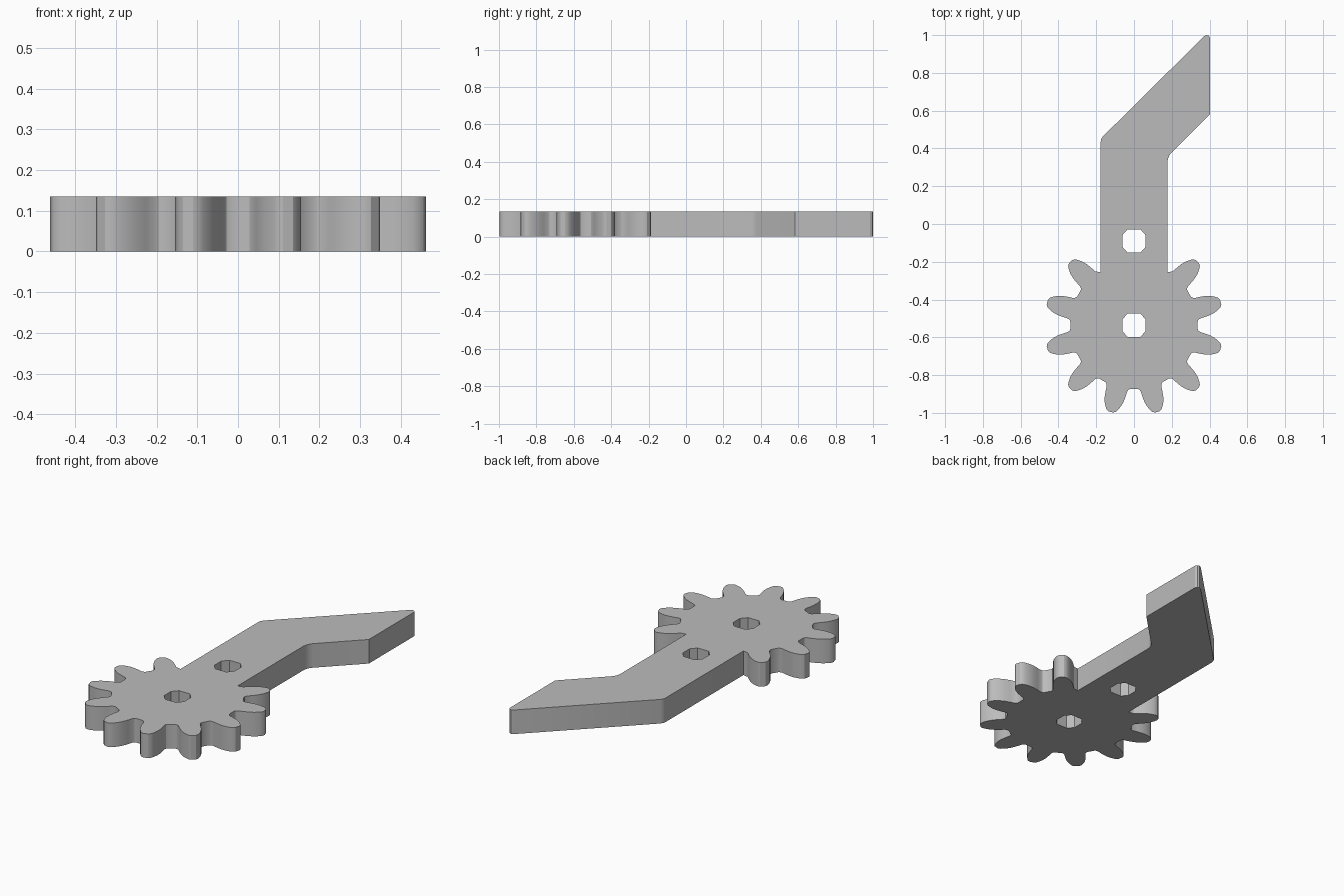
import bpy
import bmesh
from math import sin, cos, radians

THICK = 0.135
GEAR_Y = -0.536

if "Cube" in bpy.data.objects:
    bpy.data.objects.remove(bpy.data.objects["Cube"], do_unlink=True)

grey = bpy.data.materials.new("plain grey")
grey.use_nodes = True
colour = (0.5, 0.5, 0.5, 1)
grey.diffuse_color = colour
grey.node_tree.nodes["Principled BSDF"].inputs["Base Color"].default_value = colour

# Half of one gear tooth: radius from the gear centre, half width
FLANK = [(0.330, 0.069), (0.336, 0.061), (0.348, 0.056), (0.375, 0.055),
         (0.405, 0.052), (0.432, 0.045), (0.455, 0.034), (0.468, 0.025),
         (0.475, 0.013)]


def tooth(angle):
    """Outline of one tooth, running clockwise around the gear."""
    a = radians(angle)
    side = [(r, w) for r, w in FLANK] + [(r, -w) for r, w in reversed(FLANK)]
    return [(r * cos(a) - w * sin(a), GEAR_Y + r * sin(a) + w * cos(a))
            for r, w in side]


def hole(cy):
    """Eight-sided bolt hole."""
    h, fx, fy = 0.062, 0.034, 0.03
    quarter = [(h, fy), (fx, h)]
    right_up = quarter + [(-x, y) for x, y in reversed(quarter)]
    ring = right_up + [(-x, -y) for x, y in right_up]
    return [(x, cy + y) for x, y in ring]


# Bent arm, running clockwise from the left of the gear to the right
outline = [(-0.177, -0.256), (-0.177, 0.43), (-0.175, 0.446), (-0.167, 0.461),
           (0.372, 0.995), (0.384, 1.0), (0.396, 0.997), (0.403, 0.985),
           (0.403, 0.583), (0.2, 0.38), (0.188, 0.365), (0.18, 0.347),
           (0.177, 0.328), (0.177, -0.256)]

# Ten exposed teeth; the other two are swallowed by the arm
for i in range(10):
    pts = tooth(45 - 30 * i)
    if i == 0:
        pts = pts[2:]
    if i == 9:
        pts = pts[:-2]
    outline += pts

# Fill the outline with its holes and give it thickness
curve = bpy.data.curves.new("gear_arm_profile", "CURVE")
curve.dimensions = "2D"
curve.fill_mode = "BOTH"
curve.extrude = THICK / 2
for ring in (outline, hole(-0.09), hole(GEAR_Y)):
    spline = curve.splines.new("POLY")
    spline.points.add(len(ring) - 1)
    for point, (x, y) in zip(spline.points, ring):
        point.co = (x, y, 0, 1)
    spline.use_cyclic_u = True

profile = bpy.data.objects.new("gear_arm_profile", curve)
bpy.context.collection.objects.link(profile)
bpy.context.view_layer.update()
mesh = bpy.data.meshes.new_from_object(
    profile.evaluated_get(bpy.context.evaluated_depsgraph_get()))
bpy.data.objects.remove(profile, do_unlink=True)

# Weld the caps to the walls and rest the plate on the ground
bm = bmesh.new()
bm.from_mesh(mesh)
bmesh.ops.remove_doubles(bm, verts=bm.verts, dist=0.0005)
bmesh.ops.translate(bm, verts=bm.verts, vec=(0, 0, THICK / 2))
bmesh.ops.recalc_face_normals(bm, faces=bm.faces)
bm.to_mesh(mesh)
bm.free()

mesh.materials.clear()
mesh.materials.append(grey)
gear_arm = bpy.data.objects.new("gear_arm", mesh)
bpy.context.collection.objects.link(gear_arm)
bpy.ops.object.select_all(action="DESELECT")
gear_arm.select_set(True)
bpy.context.view_layer.objects.active = gear_arm
bpy.ops.object.shade_smooth_by_angle(angle=radians(30))
